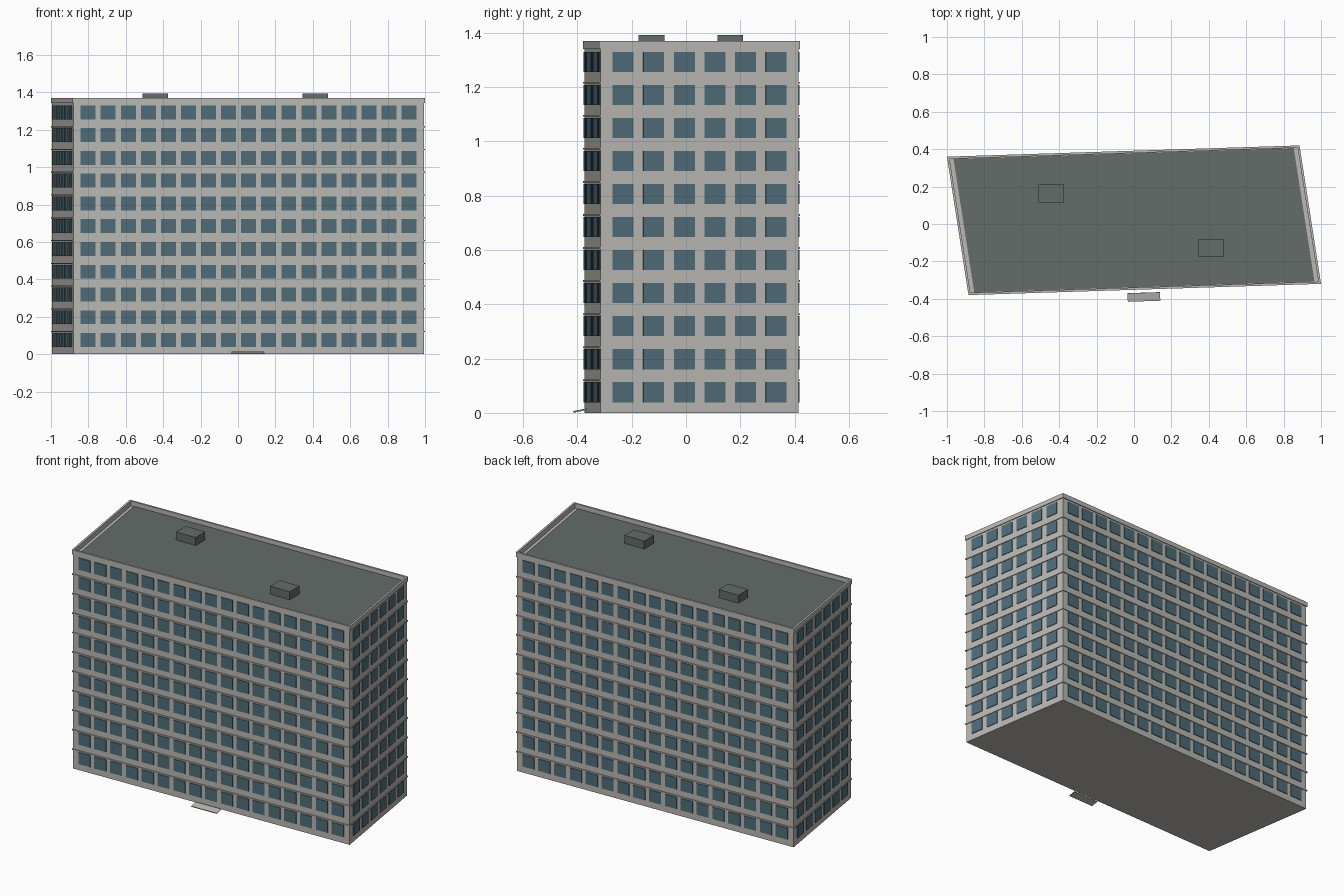
import bpy, bmesh
from mathutils import Vector, Matrix

cube = bpy.data.objects.get("Cube")
if cube:
    bpy.data.objects.remove(cube)


def material(name, rgb):
    m = bpy.data.materials.new(name)
    m.use_nodes = True
    col = (*rgb, 1)
    m.diffuse_color = col
    m.node_tree.nodes["Principled BSDF"].inputs["Base Color"].default_value = col
    return m


CONCRETE = material("pale concrete", (0.49, 0.485, 0.46))
GLASS = material("blue grey glass", (0.08, 0.15, 0.19))
ROOFING = material("dark roofing", (0.125, 0.15, 0.14))

# Slanted footprint, counter-clockwise from the front corner
FOOT = [Vector(p) for p in ((-0.885, -0.38), (1, -0.32), (0.885, 0.42), (-1, 0.36))]
CENTRE = sum(FOOT, Vector((0, 0))) / 4
FLOORS, STOREY = 11, 0.1217
ROOF_Z, TOP_Z = FLOORS * STOREY, 1.37


def inset(d):
    """Footprint moved inward by d on every side."""
    out = []
    for i, c in enumerate(FOOT):
        u = (FOOT[(i + 1) % 4] - c).normalized()
        v = (FOOT[i - 1] - c).normalized()
        out.append(c + (u + v) * d / u.cross(v))
    return out


def finish(name, bm, mat):
    bmesh.ops.recalc_face_normals(bm, faces=bm.faces)
    me = bpy.data.meshes.new(name)
    bm.to_mesh(me)
    bm.free()
    me.materials.append(mat)
    ob = bpy.data.objects.new(name, me)
    bpy.context.collection.objects.link(ob)
    return ob


def prism(name, pts, z0, z1, mat):
    bm = bmesh.new()
    base = bm.faces.new([bm.verts.new((p.x, p.y, z0)) for p in pts])
    top = bmesh.ops.extrude_face_region(bm, geom=[base], use_keep_orig=True)
    moved = [g for g in top["geom"] if isinstance(g, bmesh.types.BMVert)]
    bmesh.ops.translate(bm, verts=moved, vec=(0, 0, z1 - z0))
    return finish(name, bm, mat)


def ring(name, outer, inner, z0, z1, mat):
    """Four-sided hollow frame between two footprints."""
    bm = bmesh.new()
    loops = [[bm.verts.new((p.x, p.y, z)) for p in pts]
             for pts, z in ((outer, z0), (outer, z1), (inner, z1), (inner, z0))]
    for k in range(4):
        a, b = loops[k], loops[(k + 1) % 4]
        for i in range(4):
            j = (i + 1) % 4
            bm.faces.new((a[i], a[j], b[j], b[i]))
    return finish(name, bm, mat)


def box(bm, size, matrix):
    bmesh.ops.create_cube(bm, size=1, matrix=matrix @ Matrix.Diagonal((*size, 1)))


# Main block and thin ledge at every storey
wall = inset(0.005)
prism("wall_block", wall, 0, ROOF_Z, CONCRETE)
for k in range(1, FLOORS):
    z = k * STOREY
    ring(f"storey_ledge_{k}", FOOT, inset(0.01), z - 0.004, z + 0.002, CONCRETE)

# Parapet and roof covering
ring("parapet", FOOT, inset(0.012), ROOF_Z + 0.003, TOP_Z, CONCRETE)
ring("parapet_base", wall, inset(0.012), ROOF_Z - 0.002, ROOF_Z + 0.003, CONCRETE)
prism("roof_covering", [CENTRE + (p - CENTRE) * 0.965 for p in FOOT],
      ROOF_Z - 0.005, ROOF_Z + 0.004, ROOFING)

# Window plates on all four walls
for i, (side, count, pitch, width) in enumerate((
        ("front", 17, 0.1073, 0.08), ("left", 6, 0.1142, 0.078),
        ("back", 17, 0.1073, 0.08), ("right", 6, 0.1142, 0.078))):
    a, b = wall[i], wall[(i + 1) % 4]
    along = (b - a).normalized()
    turn = Matrix.Rotation(Vector((1, 0)).angle_signed(along) * -1, 4, "Z")
    bm = bmesh.new()
    for n in range(count):
        p = (a + b) / 2 + along * (n - (count - 1) / 2) * pitch
        for f in range(FLOORS):
            spot = Matrix.Translation((p.x, p.y, f * STOREY + 0.076))
            box(bm, (width, 0.008, 0.074), spot @ turn)
    finish(f"{side}_windows", bm, GLASS)

# Roof housings
for name, x, y in (("rear_roof_housing", -0.442, 0.163), ("front_roof_housing", 0.413, -0.127)):
    bm = bmesh.new()
    box(bm, (0.135, 0.095, 0.06), Matrix.Translation((x, y, 1.363)))
    finish(name, bm, ROOFING)

# Sloping entrance slab
bm = bmesh.new()
tilt = Matrix.Rotation(0.032, 4, "Z") @ Matrix.Rotation(0.2, 4, "X")
box(bm, (0.174, 0.046, 0.005), Matrix.Translation((0.053, -0.39, 0.0085)) @ tilt)
finish("entrance_slab", bm, CONCRETE)
